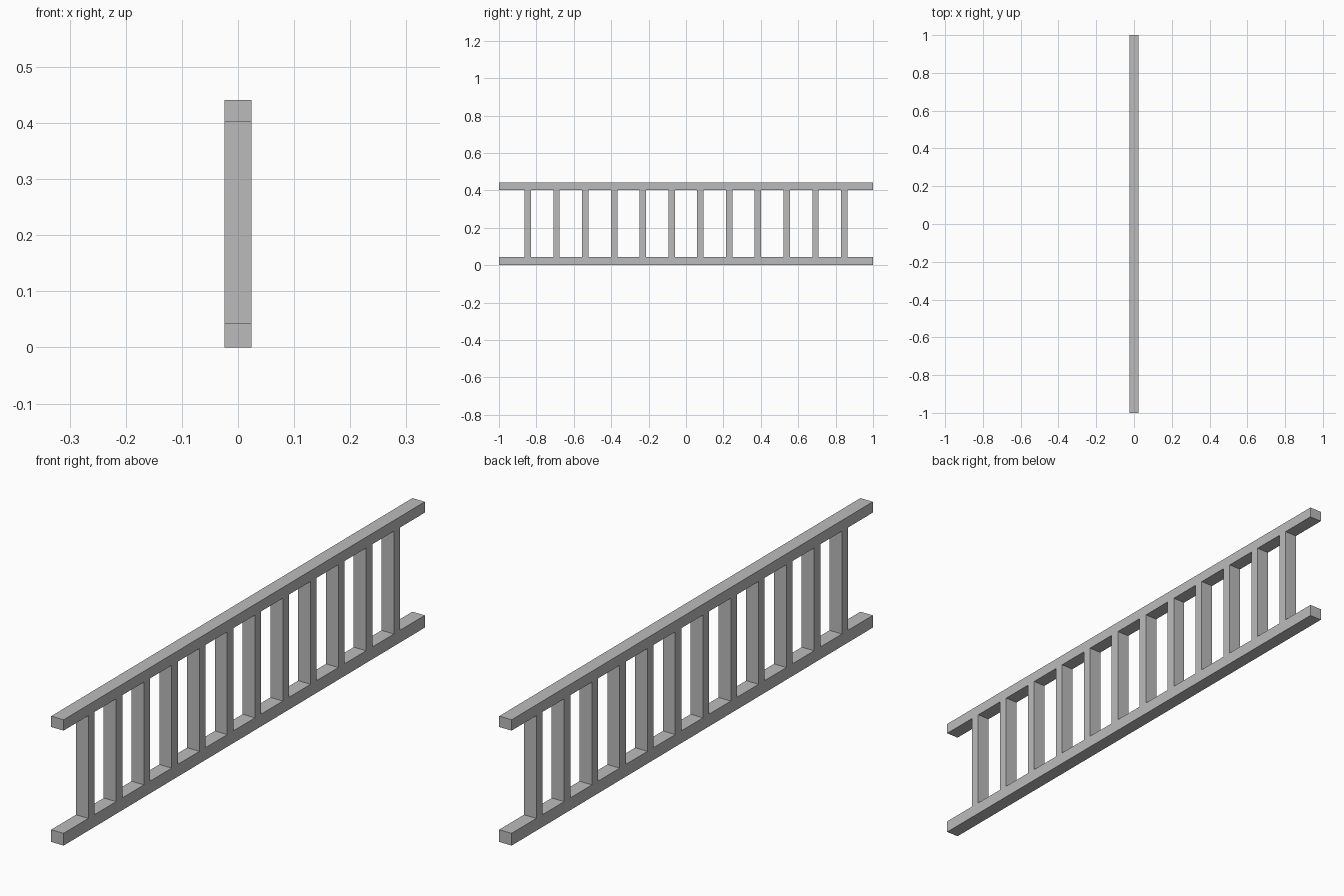
import bpy

cube = bpy.data.objects.get("Cube")
if cube:
    bpy.data.objects.remove(cube, do_unlink=True)

GREY = (0.5, 0.5, 0.5, 1.0)
grey = bpy.data.materials.new("light_grey")
grey.use_nodes = True
grey.diffuse_color = GREY
grey.node_tree.nodes["Principled BSDF"].inputs["Base Color"].default_value = GREY

WIDTH = 0.048           # shared thickness of rails and balusters
LOWER_TOP = 0.043
UPPER_BOTTOM, UPPER_TOP = 0.403, 0.441


def box(name, y, length, z0, z1):
    """Square-edged bar centred on x, spanning z0 to z1."""
    bpy.ops.mesh.primitive_cube_add(size=1, location=(0, y, (z0 + z1) / 2))
    bar = bpy.context.object
    bar.name = name
    bar.scale = (WIDTH, length, z1 - z0)
    bpy.ops.object.transform_apply(location=False, rotation=False, scale=True)
    bar.data.materials.append(grey)
    return bar


# Long horizontal rails
box("bottom_rail", 0, 2, 0, LOWER_TOP)
box("top_rail", 0, 2, UPPER_BOTTOM, UPPER_TOP)

# Evenly spaced balusters, flush with the rails
COUNT, END = 12, 0.846
for i in range(COUNT):
    y = -END + 2 * END * i / (COUNT - 1)
    box(f"baluster_{i + 1}", y, 0.034, LOWER_TOP, UPPER_BOTTOM)
